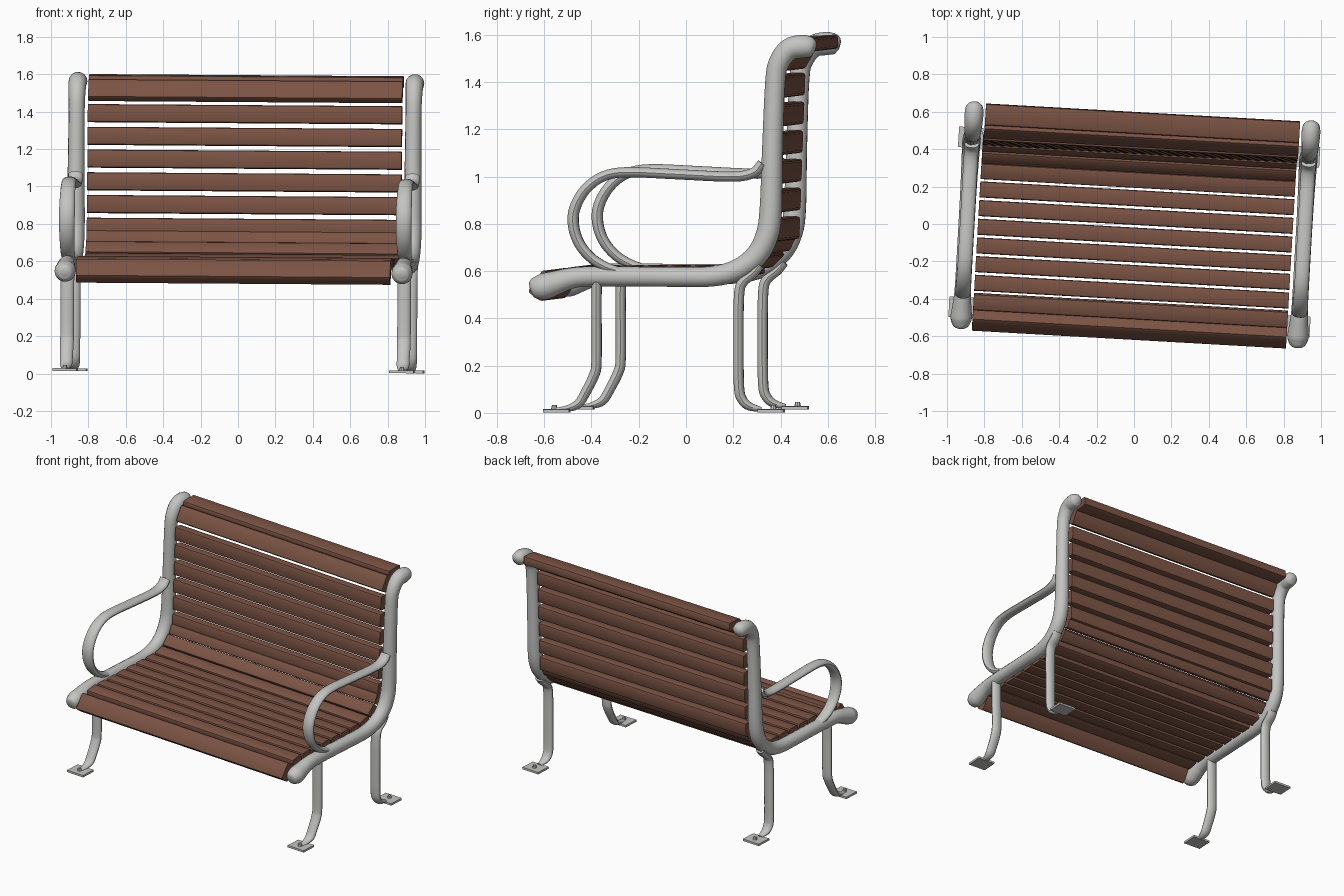
import bpy, bmesh, math
from mathutils import Matrix, Vector

if "Cube" in bpy.data.objects:
    bpy.data.objects.remove(bpy.data.objects["Cube"])

# whole bench stands slightly turned and tilted
BASE = (Matrix.Translation((0.004, 0, 0.007)) @ Matrix.Rotation(math.radians(-3.25), 4, 'Z')
        @ Matrix.Rotation(math.radians(0.4), 4, 'Y'))


def material(name, rgb):
    m = bpy.data.materials.new(name)
    m.diffuse_color = (*rgb, 1)
    m.use_nodes = True
    m.node_tree.nodes["Principled BSDF"].inputs["Base Color"].default_value = m.diffuse_color
    return m


METAL = material("light grey metal", (0.55, 0.55, 0.54))
WOOD = material("brown wood", (0.20, 0.088, 0.058))


def finish(bm, name, mat, smooth=True):
    bmesh.ops.recalc_face_normals(bm, faces=bm.faces)
    me = bpy.data.meshes.new(name)
    bm.to_mesh(me)
    bm.free()
    me.materials.append(mat)
    ob = bpy.data.objects.new(name, me)
    bpy.context.collection.objects.link(ob)
    ob.matrix_world = BASE
    if smooth:
        bpy.context.view_layer.objects.active = ob
        ob.select_set(True)
        bpy.ops.object.shade_smooth_by_angle(angle=math.radians(40))
        ob.select_set(False)
    return ob


def spline(pts, sub=4):
    """Catmull-Rom through points (y, z, radius)."""
    p = [Vector(q) for q in pts]
    p = [2 * p[0] - p[1]] + p + [2 * p[-1] - p[-2]]
    out = []
    for i in range(1, len(p) - 2):
        a, b, c, d = p[i - 1:i + 3]
        for k in range(sub):
            t = k / sub
            out.append(0.5 * (2 * b + (c - a) * t + (2 * a - 5 * b + 4 * c - d) * t * t
                              + (3 * b - a - 3 * c + d) * t ** 3))
    return out + [p[-2]]


def tube(name, x, pts, wide=1.0, sides=14):
    """Oval tube along a path in the side plane; 'wide' stretches it sideways."""
    path = spline(pts)
    bm = bmesh.new()
    rings = []
    for i, q in enumerate(path):
        t = path[min(i + 1, len(path) - 1)] - path[max(i - 1, 0)]
        t = Vector((t.x, t.y)).normalized()
        ring = []
        for k in range(sides):
            a = 2 * math.pi * k / sides
            n = q.z * math.sin(a)
            ring.append(bm.verts.new((x + q.z * wide * math.cos(a), q.x - t.y * n, q.y + t.x * n)))
        rings.append(ring)
    for r0, r1 in zip(rings, rings[1:]):
        for k in range(sides):
            j = (k + 1) % sides
            bm.faces.new((r0[k], r0[j], r1[j], r1[k]))
    bm.faces.new(rings[0])
    bm.faces.new(rings[-1])
    return finish(bm, name, METAL)


def box(name, centre, size, mat, angle=0, bevel=0.0):
    bm = bmesh.new()
    bmesh.ops.create_cube(bm, size=1)
    bmesh.ops.scale(bm, vec=size, verts=bm.verts)
    if bevel:
        edges = [e for e in bm.edges if abs(e.verts[0].co.x - e.verts[1].co.x) > 0.5]
        bmesh.ops.bevel(bm, geom=edges, offset=bevel, segments=2, profile=0.5, affect='EDGES')
    bmesh.ops.transform(bm, verts=bm.verts, matrix=Matrix.Translation(centre)
                        @ Matrix.Rotation(math.radians(angle), 4, 'X'))
    return finish(bm, name, mat, bevel > 0)


# side paths: (depth, height, radius)
FRAME = [(-.610, .528, .018), (-.598, .530, .040), (-.556, .533, .057), (-.50, .550, .052),
         (-.43, .570, .045), (-.33, .577, .043), (0, .575, .043), (.16, .577, .044),
         (.27, .605, .046), (.35, .665, .048), (.395, .75, .049), (.411, .86, .048),
         (.418, 1.10, .045), (.430, 1.40, .043), (.448, 1.485, .045), (.490, 1.538, .048),
         (.545, 1.550, .050), (.585, 1.546, .042), (.602, 1.542, .018)]
ARM = [(.375, 1.055, .022), (.345, 1.02, .022), (.29, 1.002, .022), (.20, 1.0, .022),
       (0, 1.010, .022), (-.20, 1.018, .022), (-.30, 1.0, .022), (-.375, .945, .023),
       (-.42, .865, .024), (-.425, .79, .024), (-.40, .715, .023), (-.35, .655, .022),
       (-.29, .618, .021), (-.235, .600, .018)]
FRONT_LEG = [(-.327, .56, .022), (-.328, .45, .022), (-.328, .22, .022), (-.338, .16, .022),
             (-.375, .085, .021), (-.405, .038, .02), (-.45, .018, .014), (-.50, .012, .009)]
BACK_LEG = [(.365, .625, .02), (.335, .59, .022), (.29, .55, .022), (.276, .49, .022),
            (.274, .30, .022), (.276, .11, .022), (.29, .055, .021), (.32, .027, .018),
            (.37, .014, .010)]

for side, sx in (("left", -1), ("right", 1)):
    x = sx * 0.902
    tube(side + "_frame", x, FRAME)
    tube(side + "_armrest", x, ARM, 1.75)
    for end, path, foot_y in (("front", FRONT_LEG, -.497), ("back", BACK_LEG, .412)):
        tube(f"{side}_{end}_leg", x, path, 1.65)
        # bolted foot plate
        box(f"{side}_{end}_foot_plate", (x, foot_y, .008), (.13, .11, .014), METAL)
        bm = bmesh.new()
        bmesh.ops.create_cone(bm, cap_ends=True, segments=8, radius1=.014, radius2=.010, depth=.018,
                              matrix=Matrix.Translation((x, foot_y + .01 * (1 if foot_y > 0 else -1), .024)))
        finish(bm, f"{side}_{end}_bolt", METAL, False)

# slats: (depth, height, tilt, width, thickness)
slats = [(-.560, .537, 55, .115, .075), (-.462, .582, 10, .088, .058)]
slats += [(-.362 + .1 * i, .585, 0, .086, .058) for i in range(6)]
slats += [(.240, .596, 14, .088, .058), (.322, .648, 45, .085, .058), (.378, .712, 65, .07, .058)]
slats += [(.405 + .0045 * i, .772 + .1215 * i, 88, .096, .060) for i in range(6)]
slats += [(.458, 1.502, 60, .112, .056), (.540, 1.556, 3, .115, .060)]
for i, (y, z, ang, w, t) in enumerate(slats):
    box(f"{'seat' if i < 9 else 'back'}_slat_{i + 1}", (0, y, z), (1.682, w, t), WOOD, ang, 0.012)
